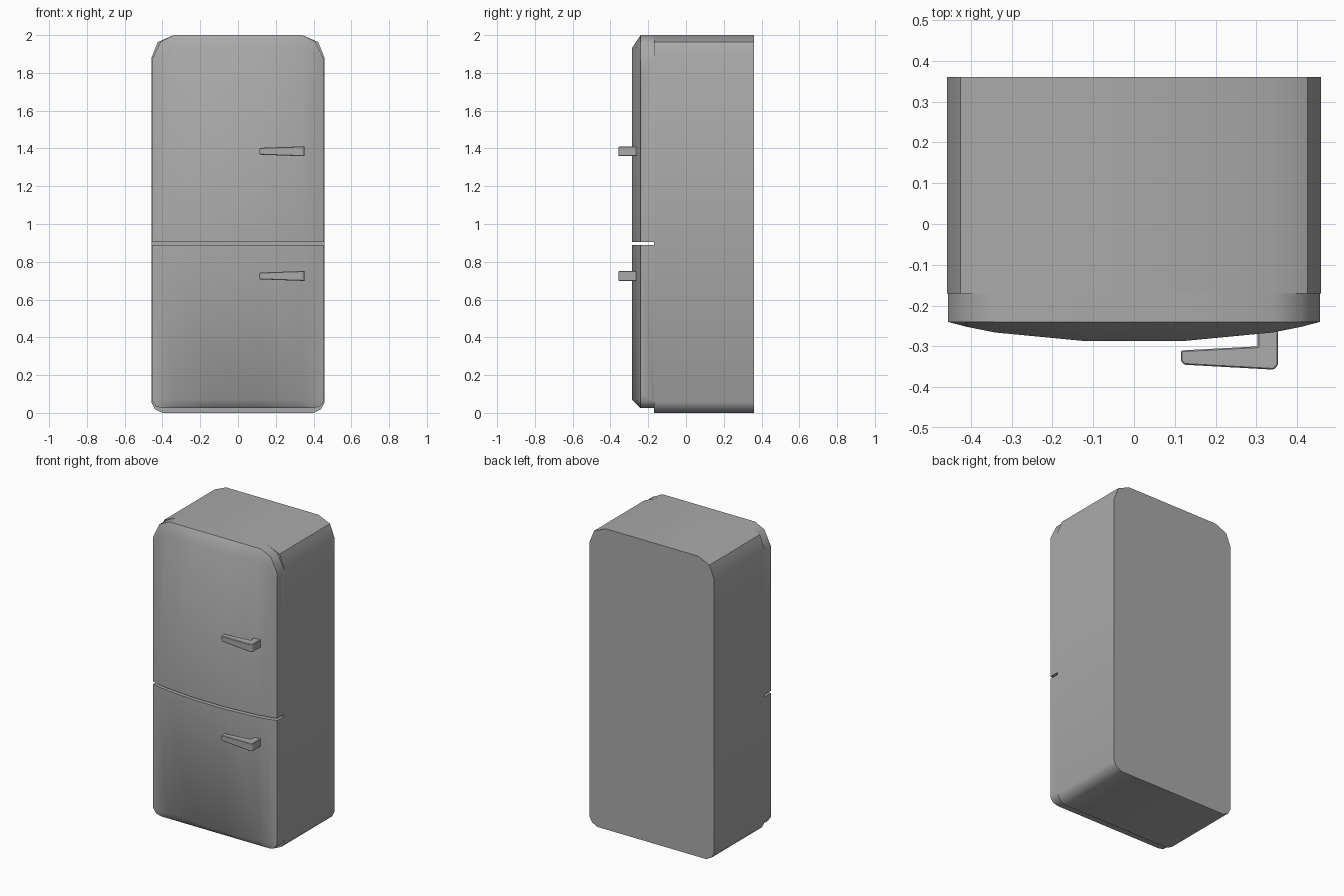
import bpy, bmesh, math

cube = bpy.data.objects.get("Cube")
if cube:
    bpy.data.objects.remove(cube, do_unlink=True)

grey = bpy.data.materials.new("enamel_grey")
grey.use_nodes = True
colour = (0.4, 0.4, 0.4, 1)
grey.diffuse_color = colour
grey.node_tree.nodes["Principled BSDF"].inputs["Base Color"].default_value = colour


def loft(name, rings, bevel=0):
    """Skin a row of matching closed rings and cap both ends."""
    bm = bmesh.new()
    rows = [[bm.verts.new(p) for p in ring] for ring in rings]
    n = len(rows[0])
    for a, b in zip(rows, rows[1:]):
        for i in range(n):
            j = (i + 1) % n
            bm.faces.new((a[i], a[j], b[j], b[i]))
    bm.faces.new(rows[0][::-1])
    bm.faces.new(rows[-1])
    bmesh.ops.recalc_face_normals(bm, faces=bm.faces)
    mesh = bpy.data.meshes.new(name)
    bm.to_mesh(mesh)
    bm.free()
    mesh.materials.append(grey)
    obj = bpy.data.objects.new(name, mesh)
    bpy.context.collection.objects.link(obj)
    if bevel:
        mod = obj.modifiers.new("soft_edges", "BEVEL")
        mod.width, mod.segments = bevel, 1
    else:
        bpy.ops.object.select_all(action="DESELECT")
        obj.select_set(True)
        bpy.context.view_layer.objects.active = obj
        bpy.ops.object.shade_smooth_by_angle(angle=math.radians(40))
    return obj


# Cabinet: rounded outline pushed from front to back
SEAM, BACK = -0.17, 0.36
half = [(0.40, 0), (0.44, 0.02), (0.458, 0.055),
        (0.458, 1.88), (0.425, 1.963), (0.34, 2)]
outline = half + [(-x, z) for x, z in reversed(half)]
loft("cabinet", [[(x, y, z) for x, z in outline] for y in (SEAM, BACK)])


# Doors: bowed front, with a sloped rim along one end
def door(name, columns, flat_z, slope):
    full = [(-x, y, z) for x, y, z in columns] + columns[::-1]
    rings = []
    for x, y, rim in full:
        rings.append([(x, SEAM, flat_z), (x, -0.24, flat_z), (x, y, flat_z),
                      (x, y, rim + slope), (x, -0.24, rim), (x, SEAM, rim)])
    # The side edges have no bow, so drop the doubled points there
    obj = loft(name, rings)
    bm = bmesh.new()
    bm.from_mesh(obj.data)
    bmesh.ops.remove_doubles(bm, verts=bm.verts, dist=0.0001)
    bm.to_mesh(obj.data)
    bm.free()


door("upper_door", [(0.456, -0.24, 1.87), (0.41, -0.252, 1.965),
                    (0.34, -0.266, 2), (0.12, -0.287, 2)], 0.905, -0.07)
door("lower_door", [(0.456, -0.24, 0.065), (0.435, -0.245, 0.035),
                    (0.40, -0.254, 0.025), (0.34, -0.266, 0.025),
                    (0.12, -0.287, 0.025)], 0.89, 0.045)

# Handles: tapering lever with a foot on the door
lever = [(0.115, -0.31), (0.303, -0.30), (0.303, -0.262), (0.353, -0.262),
         (0.353, -0.346), (0.342, -0.357), (0.124, -0.345), (0.115, -0.337)]
for name, z in (("upper_handle", 1.385), ("lower_handle", 0.725)):
    rings = [[(x, y, z + s * (0.018 + 0.035 * (x - 0.115))) for x, y in lever]
             for s in (-1, 1)]
    loft(name, rings, bevel=0.003)
